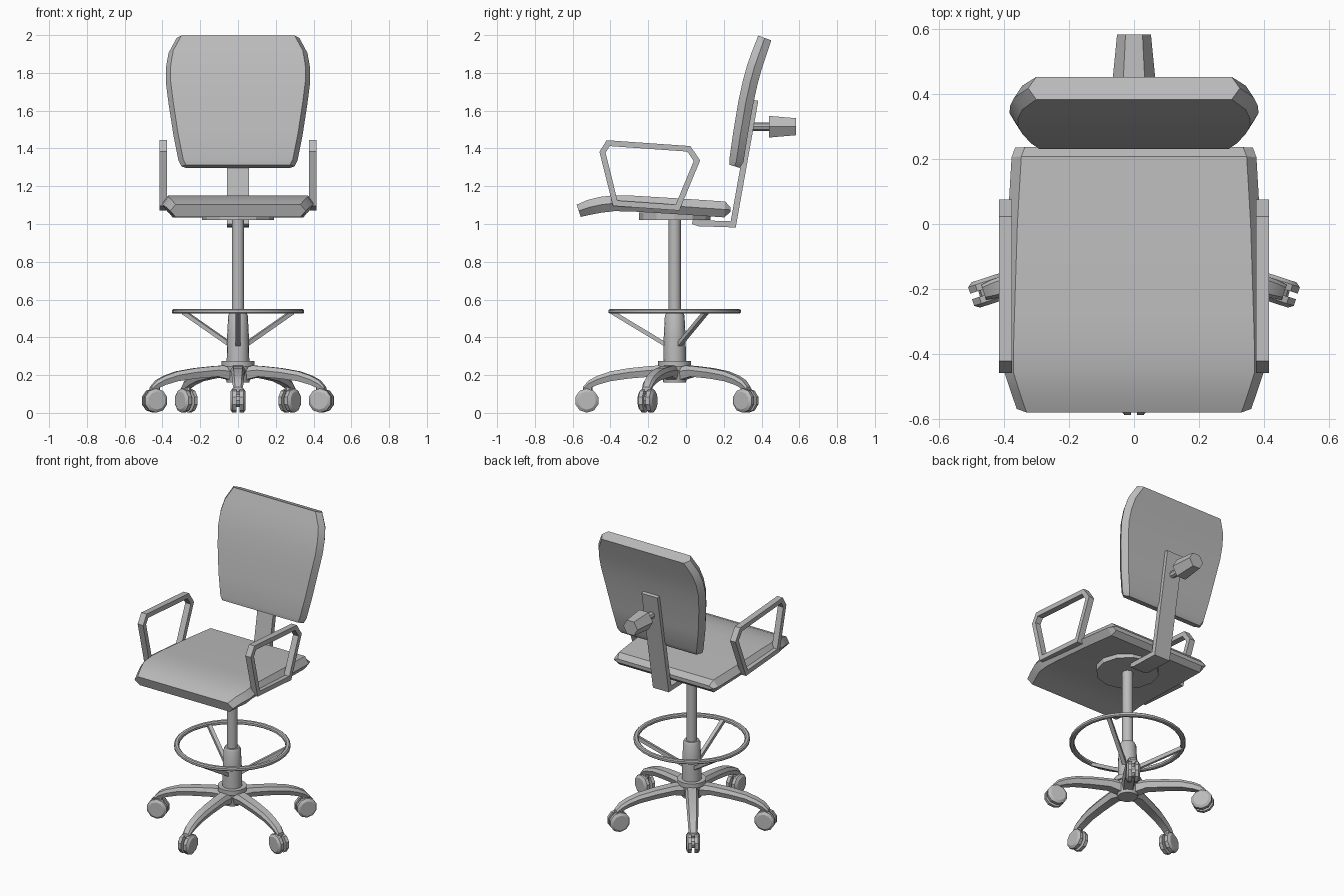
import bpy, bmesh
from math import sin, cos, pi, radians
from mathutils import Vector, Matrix

cube = bpy.data.objects.get("Cube")
if cube:
    bpy.data.objects.remove(cube, do_unlink=True)

grey = bpy.data.materials.new("plain grey")
grey.use_nodes = True
colour = (0.5, 0.5, 0.5, 1)
grey.diffuse_color = colour
grey.node_tree.nodes["Principled BSDF"].inputs["Base Color"].default_value = colour

AXIS = Vector((0, -0.06, 0))  # centre line of the column
parts = []


def loft(name, rings, closed=False, matrix=None):
    """Skin a list of equal-sized rings; cap the ends unless closed."""
    bm = bmesh.new()
    rows = [[bm.verts.new(p) for p in ring] for ring in rings]
    n = len(rows[0])
    pairs = list(zip(rows, rows[1:]))
    if closed:
        pairs.append((rows[-1], rows[0]))
    else:
        bm.faces.new(rows[0])
        bm.faces.new(rows[-1])
    for a, b in pairs:
        for i in range(n):
            j = (i + 1) % n
            bm.faces.new((a[i], a[j], b[j], b[i]))
    bmesh.ops.recalc_face_normals(bm, faces=bm.faces)
    mesh = bpy.data.meshes.new(name)
    bm.to_mesh(mesh)
    bm.free()
    mesh.materials.append(grey)
    ob = bpy.data.objects.new(name, mesh)
    if matrix:
        ob.matrix_world = matrix
    bpy.context.collection.objects.link(ob)
    parts.append(ob)
    return ob


def turned(name, profile, n=16, matrix=None, phase=0.0):
    """Solid of revolution about local z from (radius, z) pairs."""
    rings = [[(r * cos(2 * pi * i / n + phase), r * sin(2 * pi * i / n + phase), z)
              for i in range(n)] for r, z in profile]
    return loft(name, rings, matrix=matrix or Matrix.Translation(AXIS))


def pad(name, stations, chamfer):
    """Cushion with chamfered sides along a (y, z, half width, half thickness) path."""
    rings = []
    for i, (y, z, w, t) in enumerate(stations):
        a, b = stations[max(i - 1, 0)], stations[min(i + 1, len(stations) - 1)]
        d = Vector((b[0] - a[0], b[1] - a[1])).normalized()
        c = w - chamfer
        section = [(w, 0), (c, t), (-c, t), (-w, 0), (-c, -t), (c, -t)]
        rings.append([(x, y - d.y * s, z + d.x * s) for x, s in section])
    return loft(name, rings)


def strip(name, path, x0, x1, thick, closed):
    """Flat bar of constant width following a (y, z) path with mitred corners."""
    pts = [Vector(p) for p in path]
    n, rings = len(pts), []
    for i, p in enumerate(pts):
        a = pts[i - 1] if closed or i else p
        b = pts[(i + 1) % n] if closed or i < n - 1 else p
        d1 = (p - a).normalized() if a != p else (b - p).normalized()
        d2 = (b - p).normalized() if b != p else d1
        m = (Vector((-d1.y, d1.x)) + Vector((-d2.y, d2.x))).normalized()
        m *= thick / 2 / max(0.4, m.dot(Vector((-d1.y, d1.x))))
        rings.append([(x, p.x + s * m.x, p.y + s * m.y)
                      for x, s in ((x0, -1), (x1, -1), (x1, 1), (x0, 1))])
    return loft(name, rings, closed)


# Cushions
pad("seat", [(-0.568, 1.07, 0.36, 0.034), (-0.51, 1.089, 0.38, 0.04),
             (-0.45, 1.102, 0.40, 0.042), (-0.38, 1.11, 0.40, 0.042),
             (-0.28, 1.108, 0.397, 0.042), (0, 1.091, 0.388, 0.042),
             (0.205, 1.077, 0.376, 0.042), (0.235, 1.075, 0.365, 0.012)], 0.03)
pad("backrest", [(0.258, 1.305, 0.30, 0.028), (0.267, 1.335, 0.315, 0.038),
                 (0.287, 1.47, 0.342, 0.039), (0.316, 1.64, 0.368, 0.04),
                 (0.340, 1.75, 0.382, 0.04), (0.362, 1.83, 0.381, 0.04),
                 (0.388, 1.905, 0.368, 0.039), (0.417, 1.985, 0.325, 0.037)], 0.025)

# Back support and its adjusting knob
strip("back_support", [(0.035, 1.015), (0.07, 1.004), (0.25, 0.998), (0.367, 1.655)],
      -0.058, 0.058, 0.032, False)
to_back = Matrix.Translation((0, 0, 1.515)) @ Matrix.Rotation(radians(-90), 4, 'X')
turned("knob_stem", [(0.022, 0.33), (0.022, 0.45)], 8, to_back)
turned("knob", [(0.066, 0.44), (0.052, 0.582)], 6, to_back)

# Armrest loops
arm = [(-0.375, 1.11), (-0.442, 1.38), (-0.412, 1.428), (0.015, 1.398),
       (0.058, 1.335), (-0.045, 1.087)]
for side, s in (("left", 1), ("right", -1)):
    strip(side + "_armrest", arm, s * 0.375, s * 0.415, 0.03, True)

# Column, from the plate under the seat to the hub
turned("seat_plate", [(0.19, 1.02), (0.19, 1.06)], 12)
turned("column", [(0.033, 0.5), (0.033, 1.03)])
turned("column_sleeve", [(0.06, 0.26), (0.058, 0.4), (0.052, 0.515), (0.044, 0.53)])
turned("hub", [(0.06, 0.16), (0.075, 0.245), (0.087, 0.245), (0.087, 0.275)])

# Foot ring and three stays
steps = 32
ring = [[(r * cos(2 * pi * i / steps), r * sin(2 * pi * i / steps), z)
         for r, z in ((0.35, 0.531), (0.35, 0.544), (0.343, 0.55), (0.327, 0.55),
                      (0.32, 0.544), (0.32, 0.531), (0.327, 0.525), (0.343, 0.525))]
        for i in range(steps)]
loft("foot_ring", ring, True, Matrix.Translation(AXIS))


def spoke_matrix(angle):
    return Matrix.Translation(AXIS) @ Matrix.Rotation(radians(angle), 4, 'Z')


for k in range(3):
    stay = [[(r, w, z + h) for w, h in ((-.012, -.013), (.012, -.013), (.012, .013), (-.012, .013))]
            for r, z in ((0.045, 0.36), (0.335, 0.535))]
    loft(f"ring_stay_{k + 1}", stay, matrix=spoke_matrix(-90 + 120 * k))

# Five legs with twin-wheel casters: radius, bottom, top, half width
leg = [(0.03, 0.17, 0.252, 0.04), (0.12, 0.192, 0.249, 0.04), (0.24, 0.182, 0.237, 0.037),
       (0.34, 0.168, 0.22, 0.034), (0.41, 0.148, 0.196, 0.031), (0.455, 0.128, 0.172, 0.029),
       (0.485, 0.112, 0.138, 0.024)]
leg_rings = [[(r, x * w, lo + (hi - lo) * h) for x, h in
              ((-0.7, 0), (0.7, 0), (1, 0.6), (0.65, 1), (-0.65, 1), (-1, 0.6))]
             for r, lo, hi, w in leg]
for k in range(5):
    place = spoke_matrix(-90 + 72 * k)
    loft(f"leg_{k + 1}", leg_rings, matrix=place)
    axle = place @ Matrix.Translation((0.465, 0, 0.065)) @ Matrix.Rotation(radians(90), 4, 'X')
    for side, s in (("left", 1), ("right", -1)):
        turned(f"caster_{k + 1}_{side}_wheel",
               [(0.064, s * 0.009), (0.064, s * 0.03), (0.048, s * 0.041)], 10, axle, pi / 10)
    turned(f"caster_{k + 1}_core", [(0.035, -0.012), (0.035, 0.012)], 10, axle)
    turned(f"caster_{k + 1}_stem", [(0.02, 0.08), (0.02, 0.145)], 8,
           place @ Matrix.Translation((0.455, 0, 0)))

# Smooth the gentle curves, keep the hard edges
bpy.ops.object.select_all(action='DESELECT')
for ob in parts:
    ob.select_set(True)
bpy.context.view_layer.objects.active = parts[0]
bpy.ops.object.shade_smooth_by_angle(angle=radians(28))
